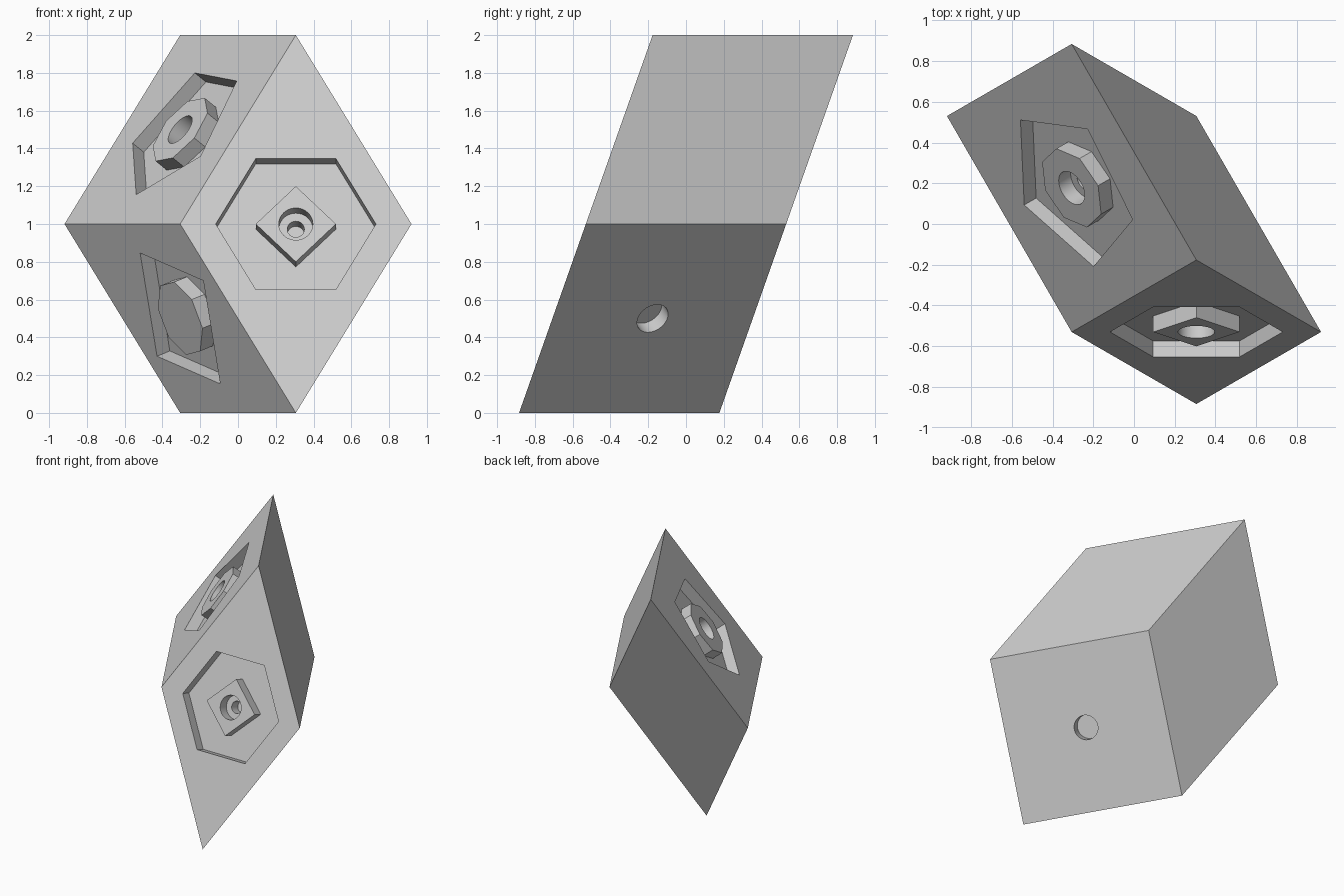
import bpy, bmesh, math
from mathutils import Vector, Matrix

if "Cube" in bpy.data.objects:
    bpy.data.objects.remove(bpy.data.objects["Cube"], do_unlink=True)

# Edge directions of the slanted block: two rhombic face pairs, one square pair
S2, S6 = math.sqrt(2), math.sqrt(6)
A = Vector((S6 / 4, S2 / 4, 1))
B = Vector((-S6 / 4, S2 / 4, 1))
C = Vector((-S6 / 4, 3 * S2 / 4, 0))
CENTRE = Vector((0, 0, 1))

DEPTH = 0.083          # pocket depth and boss height
POCKET_R, BOSS_R = 0.424, 0.212
BORE_R, PIN_R = 0.09, 0.045

grey = bpy.data.materials.new("light_grey")
grey.use_nodes = True
colour = (0.6, 0.6, 0.6, 1)
grey.diffuse_color = colour
grey.node_tree.nodes["Principled BSDF"].inputs["Base Color"].default_value = colour


def make_object(name, bm):
    bmesh.ops.recalc_face_normals(bm, faces=bm.faces)
    mesh = bpy.data.meshes.new(name)
    bm.to_mesh(mesh)
    bm.free()
    mesh.materials.append(grey)
    obj = bpy.data.objects.new(name, mesh)
    bpy.context.collection.objects.link(obj)
    return obj


def face_frame(centre, u, normal):
    """Local frame on a block face: x along u, z outward."""
    n, u = normal.normalized(), u.normalized()
    frame = Matrix((u, n.cross(u), n)).transposed().to_4x4()
    return Matrix.Translation(centre) @ frame


def prism(name, frame, sides, radius, low, high):
    bm = bmesh.new()
    ring = [bm.verts.new((radius * math.cos(t), radius * math.sin(t), low))
            for t in (2 * math.pi * i / sides for i in range(sides))]
    base = bm.faces.new(ring)
    top = bmesh.ops.extrude_face_region(bm, geom=[base])["geom"]
    moved = [v for v in top if isinstance(v, bmesh.types.BMVert)]
    bmesh.ops.translate(bm, verts=moved, vec=(0, 0, high - low))
    bm.transform(frame)
    return make_object(name, bm)


def combine(tool, operation):
    """Apply a boolean to the block and discard the tool."""
    mod = block.modifiers.new(tool.name, "BOOLEAN")
    mod.operation, mod.solver, mod.object = operation, "EXACT", tool
    bpy.context.view_layer.objects.active = block
    bpy.ops.object.modifier_apply(modifier=mod.name)
    bpy.data.objects.remove(tool, do_unlink=True)


# Slanted block
bm = bmesh.new()
bmesh.ops.create_cube(bm, size=1)
bm.transform(Matrix.Translation(CENTRE) @ Matrix((B, A, C)).transposed().to_4x4())
block = make_object("slanted_block", bm)

# Socket faces: offset from centre, vertex direction, pocket sides, boss sides
turn = math.radians(30)
sockets = [
    (-C / 2, Vector((1, 0, 0)), A.cross(B), 6, 4),
    (B / 2, A * math.cos(turn) + C * math.sin(turn), A.cross(C), 5, 8),
    (-A / 2, B, B.cross(C), 4, 8),
]
for offset, u, normal, pocket_sides, boss_sides in sockets:
    # Pocket with a flush boss and a stepped hole
    frame = face_frame(CENTRE + offset, u, normal)
    combine(prism("pocket", frame, pocket_sides, POCKET_R, -DEPTH, 0.1), "DIFFERENCE")
    combine(prism("boss", frame, boss_sides, BOSS_R, -DEPTH - 0.02, 0), "UNION")
    combine(prism("bore", frame, 40, BORE_R, -DEPTH, 0.1), "DIFFERENCE")
    combine(prism("pin_hole", frame, 32, PIN_R, -2 * DEPTH, 0.1), "DIFFERENCE")
    # Plain blind hole on the opposite face
    back = face_frame(CENTRE - offset, u, -normal)
    combine(prism("blind_hole", back, 40, BORE_R, -DEPTH, 0.1), "DIFFERENCE")

# Smooth round holes, keep all hard edges
bpy.ops.object.select_all(action="DESELECT")
block.select_set(True)
bpy.context.view_layer.objects.active = block
bpy.ops.object.shade_smooth_by_angle(angle=math.radians(30))
